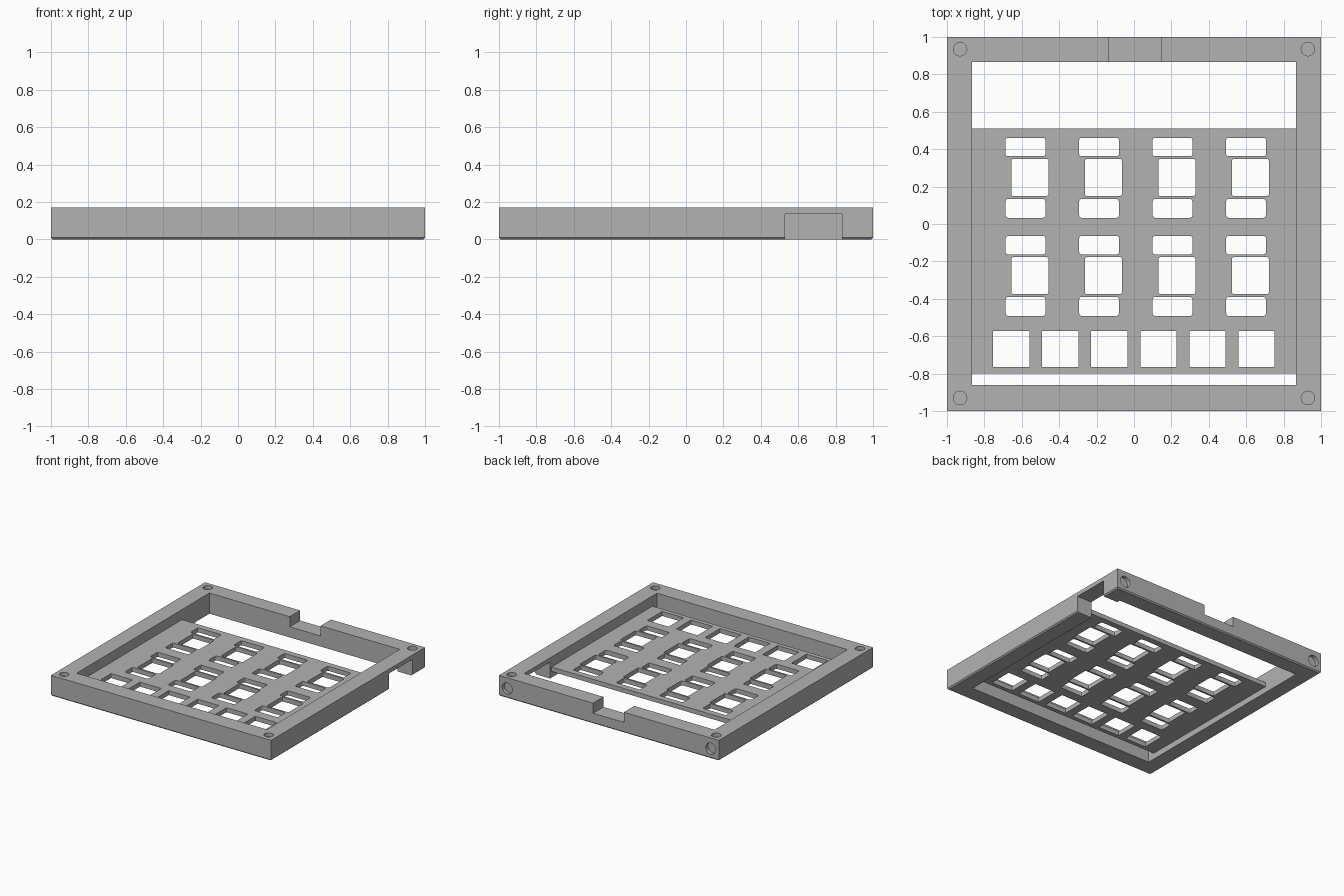
import bpy, bmesh, math
from mathutils import Matrix, Vector

cube = bpy.data.objects.get("Cube")
if cube:
    bpy.data.objects.remove(cube, do_unlink=True)

grey = bpy.data.materials.new("plain grey")
grey.use_nodes = True
GREY = (0.45, 0.45, 0.45, 1)
grey.diffuse_color = GREY
grey.node_tree.nodes["Principled BSDF"].inputs["Base Color"].default_value = GREY


def add_box(bm, x, y, z, corner=0.0):
    """Box from (min, max) ranges, optionally with rounded upright corners."""
    size = [r[1] - r[0] for r in (x, y, z)]
    mid = [(r[0] + r[1]) / 2 for r in (x, y, z)]
    mat = Matrix.Translation(mid) @ Matrix.Diagonal((*size, 1))
    verts = bmesh.ops.create_cube(bm, size=1, matrix=mat)["verts"]
    if corner:
        edges = {e for v in verts for e in v.link_edges
                 if abs(e.verts[0].co.z - e.verts[1].co.z) > 1e-4}
        bmesh.ops.bevel(bm, geom=list(edges), offset=corner, segments=3,
                        profile=0.5, affect='EDGES')


def add_cylinder(bm, centre, radius, depth, turn=Matrix.Identity(4)):
    bmesh.ops.create_cone(bm, cap_ends=True, segments=32, radius1=radius,
                          radius2=radius, depth=depth,
                          matrix=Matrix.Translation(centre) @ turn)


def make_object(name, bm):
    bmesh.ops.recalc_face_normals(bm, faces=bm.faces)
    mesh = bpy.data.meshes.new(name)
    bm.to_mesh(mesh)
    bm.free()
    mesh.materials.append(grey)
    obj = bpy.data.objects.new(name, mesh)
    bpy.context.collection.objects.link(obj)
    return obj


def cut(obj, cutter):
    """Subtract the cutter, keep the result and drop the helper."""
    cutter.hide_render = True
    mod = obj.modifiers.new("cut", 'BOOLEAN')
    mod.operation = 'DIFFERENCE'
    mod.solver = 'EXACT'
    mod.object = cutter
    bpy.context.view_layer.objects.active = obj
    bpy.ops.object.modifier_apply(modifier=mod.name)
    bpy.data.objects.remove(cutter, do_unlink=True)


HEIGHT = 0.17
INNER = 0.865

# Outer frame: a slab with a small chamfer round its lower edge
bm = bmesh.new()
add_box(bm, (-1, 1), (-1, 1), (0, HEIGHT))
low_edges = [e for e in bm.edges if all(v.co.z < 0.001 for v in e.verts)]
bmesh.ops.bevel(bm, geom=low_edges, offset=0.01, segments=1, affect='EDGES')
frame = make_object("outer_frame", bm)

# Central opening
bm = bmesh.new()
add_box(bm, (-INNER, INNER), (-0.86, INNER), (-0.1, 0.3))
cut(frame, make_object("opening_cutter", bm))

# Back wall top notch, left wall lower notch, blind corner holes
bm = bmesh.new()
add_box(bm, (-0.135, 0.145), (0.8, 1.1), (0.087, 0.3))
add_box(bm, (0.8, 1.1), (0.53, 0.835), (-0.1, 0.135))
facing_back = Matrix.Rotation(math.pi / 2, 4, 'X')
for side in (-1, 1):
    for y in (-0.93, 0.935):
        add_cylinder(bm, Vector((side * 0.93, y, HEIGHT)), 0.036, 0.06)
    add_cylinder(bm, Vector((side * 0.925, 1, 0.082)), 0.046, 0.06, facing_back)
cut(frame, make_object("notch_cutter", bm))

# Key plate held between the side walls
bm = bmesh.new()
add_box(bm, (-INNER - 0.005, INNER + 0.005), (-0.8, 0.51), (0.05, 0.087))
plate = make_object("key_plate", bm)

# Key openings: two rows of four with slots above and below, then a row of six
bm = bmesh.new()
through = (-0.1, 0.3)
for row in range(2):
    dy = -0.525 * row
    for col in range(4):
        cx = -0.58 + 0.393 * col
        slot = (cx - 0.106, cx + 0.106)
        add_box(bm, slot, (0.363 + dy, 0.46 + dy), through, 0.01)
        add_box(bm, slot, (0.033 + dy, 0.135 + dy), through, 0.014)
        add_box(bm, (cx - 0.075, cx + 0.122), (0.15 + dy, 0.348 + dy), through, 0.01)
for col in range(6):
    cx = -0.656 + 0.2622 * col
    add_box(bm, (cx - 0.097, cx + 0.097), (-0.765, -0.572), through)
cut(plate, make_object("key_cutter", bm))

# Smooth round holes, crisp edges elsewhere
for obj in (frame, plate):
    bpy.ops.object.select_all(action='DESELECT')
    obj.select_set(True)
    bpy.context.view_layer.objects.active = obj
    bpy.ops.object.shade_smooth_by_angle(angle=math.radians(30))
